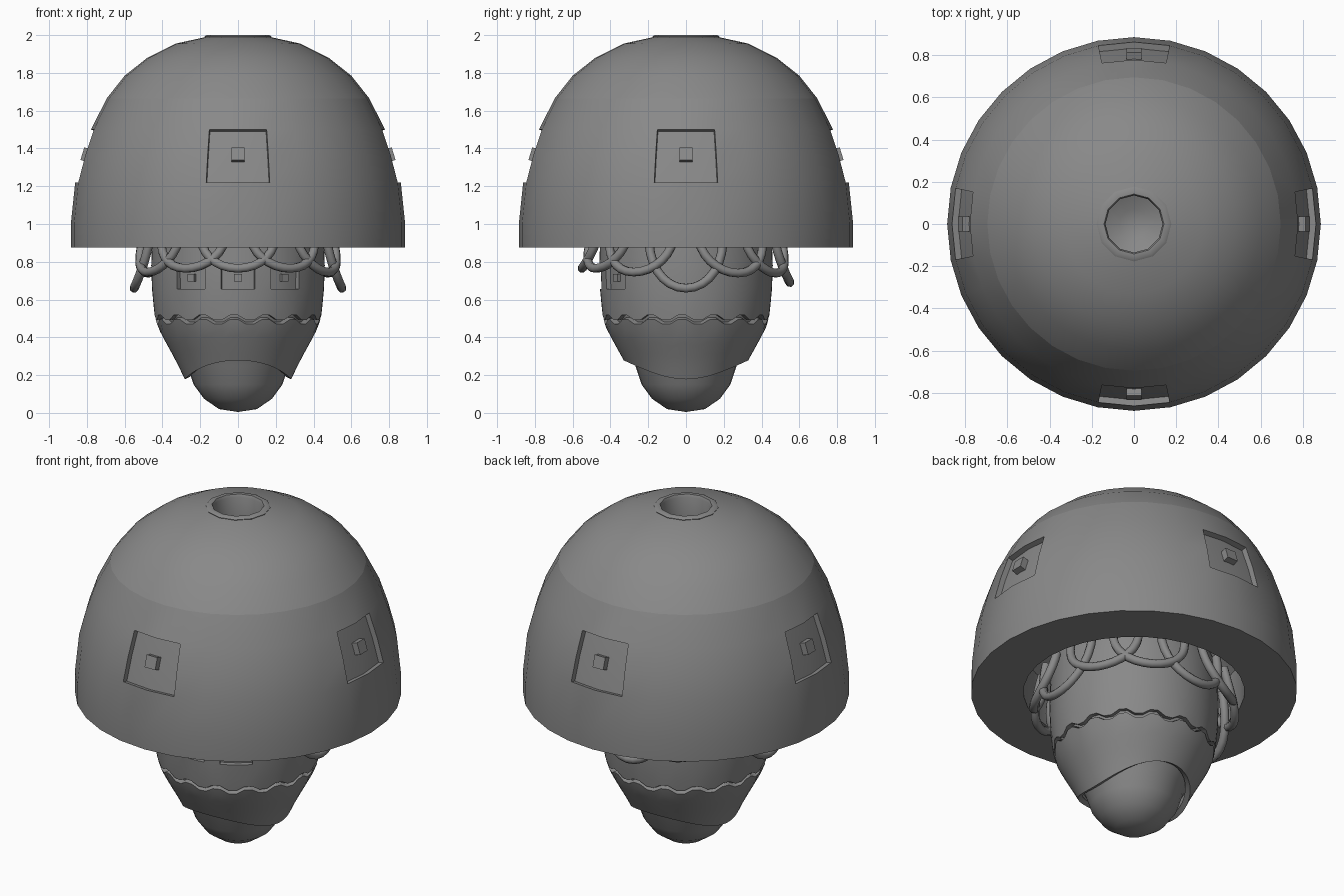
import bpy, bmesh, math
from mathutils import Vector, Matrix

if "Cube" in bpy.data.objects:
    bpy.data.objects.remove(bpy.data.objects["Cube"])

# Single matte grey
grey = bpy.data.materials.new("matte_grey")
grey.use_nodes = True
GREY = (0.25, 0.25, 0.25, 1)
grey.diffuse_color = GREY
grey.node_tree.nodes["Principled BSDF"].inputs["Base Color"].default_value = GREY


def finish(ob, angle=35):
    ob.data.materials.clear()
    ob.data.materials.append(grey)
    bpy.ops.object.select_all(action="DESELECT")
    ob.select_set(True)
    bpy.context.view_layer.objects.active = ob
    for mod in list(ob.modifiers):
        bpy.ops.object.modifier_apply(modifier=mod.name)
    bpy.ops.object.shade_smooth_by_angle(angle=math.radians(angle))


def revolve(name, rows, sides, panels=(), z_range=(0, 0), half=0.2, depth=0.03, wall=0):
    """Rows are (radius, z) pairs or functions of the column; panels are sunk at given angles."""
    bm = bmesh.new()
    grid = []
    for row in rows:
        ring = []
        for i in range(sides):
            a = math.tau * i / sides
            r, z = row(i) if callable(row) else row
            ring.append(bm.verts.new((r * math.cos(a), r * math.sin(a), z)))
        grid.append(ring)
    for low, high in zip(grid, grid[1:]):
        for i in range(sides):
            j = (i + 1) % sides
            bm.faces.new((low[i], low[j], high[j], high[i]))
    bmesh.ops.remove_doubles(bm, verts=bm.verts, dist=0.0001)
    bm.normal_update()
    for angle in panels:
        d = Vector((math.cos(angle), math.sin(angle)))
        sunk = []
        for f in bm.faces:
            c = f.calc_center_median()
            if (z_range[0] < c.z < z_range[1] and f.normal.xy.dot(d) > 0
                    and c.xy.length > 0 and c.xy.normalized().dot(d) > math.cos(half)):
                sunk.append(f)
        bmesh.ops.inset_region(bm, faces=sunk, thickness=0.001, depth=-depth)
    mesh = bpy.data.meshes.new(name)
    bm.to_mesh(mesh)
    bm.free()
    ob = bpy.data.objects.new(name, mesh)
    bpy.context.collection.objects.link(ob)
    if wall:
        mod = ob.modifiers.new("wall", "SOLIDIFY")
        mod.thickness, mod.offset = wall, -1
    finish(ob)
    return ob


def stud(name, angle, r, z, size, tilt):
    """Small block standing on a sunken panel."""
    bpy.ops.mesh.primitive_cube_add(size=1)
    ob = bpy.context.object
    ob.name = name
    ob.matrix_world = (Matrix.Rotation(angle, 4, "Z") @ Matrix.Translation((r, 0, z))
                       @ Matrix.Rotation(-tilt, 4, "Y") @ Matrix.Diagonal((0.05, size, size, 1)))
    finish(ob)


# Dome: hollow body with four sunken panels, crown and top socket
quarters = [k * math.pi / 2 for k in range(4)]
revolve("dome_body", [(0, 1.45), (0.4, 1.4), (0.6, 1.15), (0.6, 0.875), (0.885, 0.875),
                      (0.885, 1.0), (0.862, 1.22), (0.825, 1.36), (0.778, 1.5), (0.695, 1.665)],
        32, quarters, (1.22, 1.5))
revolve("dome_crown", [(0.695, 1.665), (0.6, 1.785), (0.48, 1.88), (0.33, 1.955), (0.17, 1.99)], 32)
revolve("top_socket", [(0.17, 1.97), (0.177, 1.993), (0.165, 2.0), (0.142, 2.0), (0.135, 1.985),
                       (0.135, 1.83), (0.07, 1.8), (0, 1.79)], 12)
for n, a in enumerate(quarters):
    stud(f"dome_stud_{n}", a, 0.8, 1.365, 0.07, 0.3)

# Head: egg profile as (z, radius)
EGG = [(0.1, 0.235), (0.18, 0.283), (0.27, 0.325), (0.36, 0.375), (0.46, 0.428),
       (0.52, 0.442), (0.65, 0.455), (0.8, 0.46), (1.0, 0.45)]
SIDES = 64


def egg(z):
    for (z0, r0), (z1, r1) in zip(EGG, EGG[1:]):
        if z <= z1:
            return r0 + (r1 - r0) * (z - z0) / (z1 - z0)
    return EGG[-1][1]


def tooth(i, base):
    return base + (0.025 if (i + 1) % 4 < 2 else 0)


def jaw_edge(i):
    return 0.228 - 0.05 * math.cos(2 * math.tau * i / SIDES)


def lower_row(t):
    def row(i):
        z = jaw_edge(i) * (1 - t) + tooth(i, 0.47) * t
        return egg(z), z
    return row


def seam_row(i):
    z = tooth(i, 0.492)
    return egg(z), z


eyes = [-math.pi / 2 + k * math.radians(33.75) for k in (-1, 0, 1)]
revolve("head_lower_shell", [lower_row(k / 5) for k in range(6)], SIDES, wall=0.03)
revolve("head_upper_shell", [seam_row] + [(egg(z), z) for z in (0.56, 0.655, 0.72, 0.78, 0.9, 1.0)]
        + [(0.4, 1.15), (0.28, 1.28), (0, 1.35)], SIDES, eyes, (0.655, 0.78), 0.19, 0.025, wall=0.03)
revolve("head_core", [(0, 0.005), (0.1, 0.02), (0.18, 0.075), (0.235, 0.15), (0.268, 0.25),
                      (0.33, 0.36), (0.4, 0.47), (0.415, 0.53), (0.41, 0.6)], 32)
for n, a in enumerate(eyes):
    stud(f"eye_stud_{n}", a, 0.425, 0.715, 0.04, 0)

# Cables: a ring of loops hanging out of the dome around the head
DROPS = [0.66, 0.74, 0.74, 0.69, 0.74, 0.74, 0.66, 0.745, 0.765, 0.765, 0.765, 0.745]
for n, drop in enumerate(DROPS):
    mid = math.tau * n / len(DROPS)
    curve = bpy.data.curves.new(f"cable_{n}", "CURVE")
    curve.dimensions = "3D"
    curve.bevel_depth = 0.024
    curve.bevel_resolution = 2
    spline = curve.splines.new("POLY")
    steps = 16
    spline.points.add(steps)
    for k, p in enumerate(spline.points):
        u = math.pi * k / steps
        sag = math.sin(u)
        a = mid - math.radians(23) * math.cos(u)
        r = 0.5 + 0.05 * sag
        p.co = (r * math.cos(a), r * math.sin(a), 0.96 - (0.96 - drop) * sag, 1)
    ob = bpy.data.objects.new(f"cable_{n}", curve)
    bpy.context.collection.objects.link(ob)
    bpy.ops.object.select_all(action="DESELECT")
    ob.select_set(True)
    bpy.context.view_layer.objects.active = ob
    bpy.ops.object.convert(target="MESH")
    finish(bpy.context.object, 60)
